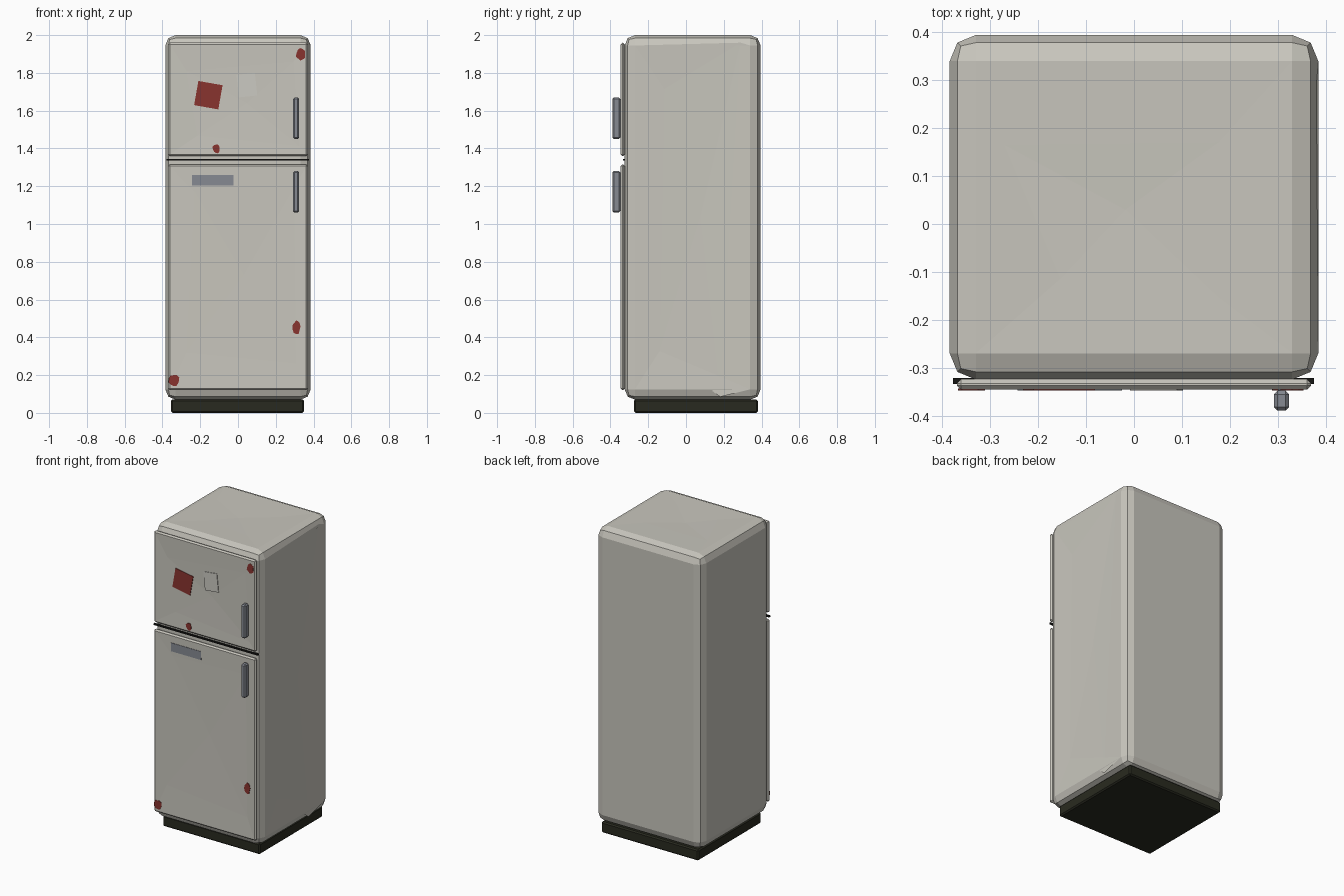
import bpy, bmesh, math, random
from mathutils import Vector

if "Cube" in bpy.data.objects:
    bpy.data.objects.remove(bpy.data.objects["Cube"])

random.seed(4)


def material(name, rgb):
    m = bpy.data.materials.new(name)
    m.diffuse_color = (*rgb, 1)
    m.use_nodes = True
    m.node_tree.nodes["Principled BSDF"].inputs["Base Color"].default_value = m.diffuse_color
    return m


ENAMEL = material("pale enamel", (0.58, 0.565, 0.51))
PAPER = material("pale paper", (0.60, 0.59, 0.54))
RED = material("rust red", (0.25, 0.034, 0.028))
METAL = material("blue grey metal", (0.24, 0.255, 0.29))
DARK = material("dark plinth", (0.022, 0.023, 0.014))
BLACK = material("black seal", (0.008, 0.008, 0.007))


def finish(name, bm, mat):
    bmesh.ops.recalc_face_normals(bm, faces=bm.faces)
    me = bpy.data.meshes.new(name)
    bm.to_mesh(me)
    bm.free()
    me.materials.append(mat)
    ob = bpy.data.objects.new(name, me)
    bpy.context.collection.objects.link(ob)
    return ob


def box(name, lo, hi, mat, bevel=0.0, segments=1, dented=()):
    """Bevelled box; the big faces pointing along 'dented' get a shallow dent."""
    lo, hi = Vector(lo), Vector(hi)
    bm = bmesh.new()
    bmesh.ops.create_cube(bm, size=1)
    for v in bm.verts:
        v.co = [(lo[i] + hi[i]) / 2 + v.co[i] * (hi[i] - lo[i]) for i in range(3)]
    if bevel:
        bmesh.ops.bevel(bm, geom=bm.edges[:], offset=bevel, segments=segments,
                        profile=0.5, affect='EDGES')
    bm.normal_update()
    for d in map(Vector, dented):
        face = max((f for f in bm.faces if f.normal.dot(d) > 0.99),
                   key=lambda f: f.calc_area())
        # inset a loose inner ring, then poke it for uneven hand-beaten facets
        size = hi - lo
        inner = min(s for i, s in enumerate(size) if abs(d[i]) < 0.5) * 0.22
        bmesh.ops.inset_region(bm, faces=[face], thickness=inner)
        for v in face.verts:
            for i in range(3):
                if abs(d[i]) < 0.5:
                    v.co[i] += random.uniform(-0.1, 0.1) * size[i]
            v.co -= d * random.uniform(0.001, 0.005)
        hub = bmesh.ops.poke(bm, faces=[face])["verts"][0]
        hub.co -= d * 0.003
    return finish(name, bm, mat)


def plate(name, points, y, mat, thick=0.004):
    """Thin plate on a door front, from an outline of (x, z) points."""
    bm = bmesh.new()
    face = bm.faces.new([bm.verts.new((x, y, z)) for x, z in points])
    new = bmesh.ops.extrude_face_region(bm, geom=[face])["geom"]
    for v in new:
        if isinstance(v, bmesh.types.BMVert):
            v.co.y -= thick
    return finish(name, bm, mat)


def sheet(name, cx, cz, w, h, degrees, mat):
    c, s = math.cos(math.radians(degrees)), math.sin(math.radians(degrees))
    plate(name, [(cx + c * u - s * v, cz + s * u + c * v)
                 for u, v in ((-w/2, -h/2), (w/2, -h/2), (w/2, h/2), (-w/2, h/2))],
          -0.344, mat)


# cabinet and plinth
box("cabinet", (-0.385, -0.325, 0.07), (0.385, 0.395, 2.0), ENAMEL, 0.055, 2,
    dented=((0, 0, 1), (1, 0, 0)))
box("plinth", (-0.355, -0.275, 0), (0.35, 0.38, 0.072), DARK, 0.008)

# doors with their handles, and the seal between them
for name, z0, z1, h0 in (("freezer", 1.36, 1.96, 1.45), ("fridge", 0.12, 1.315, 1.06)):
    box(name + "_door", (-0.37, -0.346, z0), (0.37, -0.324, z1), ENAMEL, 0.009,
        dented=((0, -1, 0),))
    box(name + "_handle", (0.292, -0.39, h0), (0.324, -0.348, h0 + 0.22), METAL, 0.008)
    # concealed stub joining handle to door
    box(name + "_handle_mount", (0.301, -0.35, h0 + 0.02), (0.315, -0.34, h0 + 0.2), METAL)
box("door_seal", (-0.378, -0.334, 1.335), (0.376, -0.322, 1.345), BLACK)

# name plate and papers
sheet("blank_plate", -0.134, 1.232, 0.218, 0.055, 0, METAL)
sheet("red_note", -0.157, 1.682, 0.13, 0.13, -10, RED)
sheet("pale_note", 0.047, 1.735, 0.098, 0.12, 6, PAPER)

# rust patches: irregular outlines
for i, (x, z, rx, rz) in enumerate(((0.333, 1.898, 0.026, 0.036), (-0.115, 1.398, 0.021, 0.026),
                                    (0.311, 0.455, 0.023, 0.038), (-0.338, 0.17, 0.03, 0.033))):
    pts = []
    for k in range(11):
        a, r = math.tau * k / 11, random.uniform(0.78, 1.08)
        pts.append((x + rx * r * math.cos(a), z + rz * r * math.sin(a)))
    plate("rust_patch_%d" % (i + 1), pts, -0.3435, RED)
